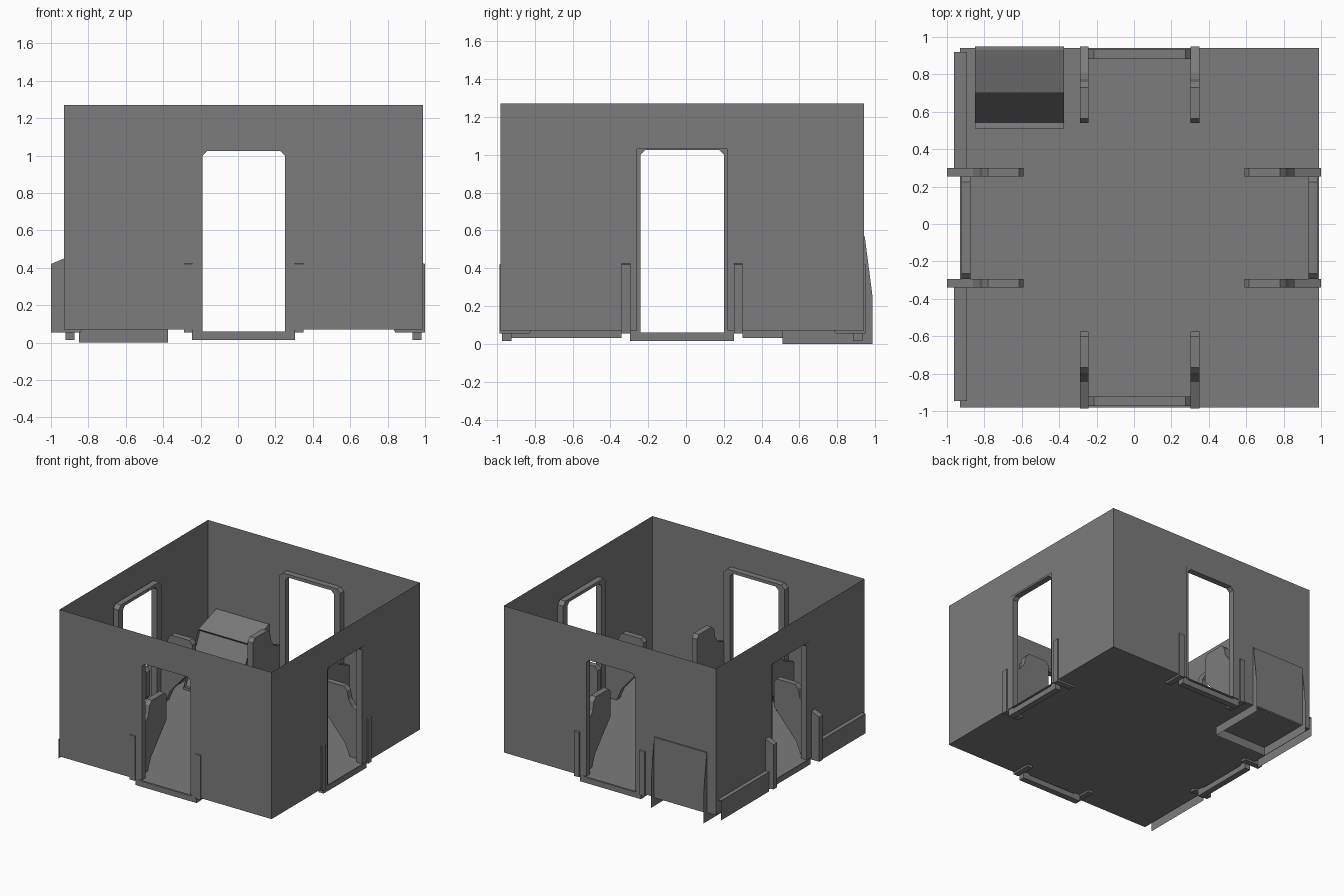
import bpy, bmesh, math
from mathutils import Matrix

cube = bpy.data.objects.get("Cube")
if cube:
    bpy.data.objects.remove(cube)

grey = bpy.data.materials.new("mid_grey")
grey.use_nodes = True
grey.diffuse_color = (0.2, 0.2, 0.2, 1)
grey.node_tree.nodes["Principled BSDF"].inputs["Base Color"].default_value = (0.2, 0.2, 0.2, 1)

CENTRE = Matrix.Translation((0.03, -0.02, 0))
HALF, FLOOR, TOP = 0.96, 0.07, 1.27


def finish(name, bm, matrix=Matrix(), closed=False):
    if closed:
        bmesh.ops.recalc_face_normals(bm, faces=bm.faces)
    mesh = bpy.data.meshes.new(name)
    bm.transform(matrix)
    bm.to_mesh(mesh)
    bm.free()
    mesh.materials.append(grey)
    obj = bpy.data.objects.new(name, mesh)
    bpy.context.collection.objects.link(obj)
    return obj


def sheet(name, points, matrix=Matrix()):
    bm = bmesh.new()
    bm.faces.new([bm.verts.new(p) for p in points])
    return finish(name, bm, matrix)


def strip(bm, first, second, closed=True):
    """Join two matching loops of vertices with quads."""
    n = len(first)
    faces = []
    for i in range(n if closed else n - 1):
        j = (i + 1) % n
        faces.append(bm.faces.new((first[i], second[i], second[j], first[j])))
    return faces


def loop(bm, points):
    return [bm.verts.new(p) for p in points]


def arch(half, bottom, top, cut):
    """Door outline with clipped upper corners."""
    return [(-half, bottom), (half, bottom), (half, top - cut),
            (half - cut, top), (cut - half, top), (-half, top - cut)]


# Side panel outline: distance in from its outer end, height
FIN = [(0, .055), (0, .42), (.07, .45), (.14, .48), (.175, .53), (.19, .60),
       (.22, .63), (.385, .63), (.41, .60), (.41, .40), (.21, .17), (.16, .055)]


def wall(name, m):
    d = 0.24
    outline = [(-HALF, FLOOR), (-d, FLOOR), (-d, 1.03), (d, 1.03),
               (d, FLOOR), (HALF, FLOOR), (HALF, TOP), (-HALF, TOP)]
    sheet(name, [(x, -HALF, z) for x, z in outline], m)


def door_frame(name, m):
    bm = bmesh.new()
    rings = []
    for y, shape in ((-.952, arch(.275, .015, 1.05, .03)), (-.952, arch(.22, .06, 1.025, .025)),
                     (-.903, arch(.22, .06, 1.025, .025)), (-.903, arch(.275, .015, 1.05, .03))):
        rings.append(loop(bm, [(x, y, z) for x, z in shape]))
    for i in range(4):
        strip(bm, rings[i], rings[(i + 1) % 4])
    finish(name, bm, m, closed=True)


def fin(name, x0, x1, outer, m):
    bm = bmesh.new()
    a, b = [loop(bm, [(x, u - outer, z) for u, z in FIN]) for x in (x0, x1)]
    strip(bm, a, b)
    bm.faces.new(a)
    bm.faces.new(b)
    finish(name, bm, m, closed=True)


# Floor and four walls, each with a doorway, frame and two side panels
sheet("floor", [(x * HALF, y * HALF, FLOOR) for x, y in ((-1, -1), (1, -1), (1, 1), (-1, 1))], CENTRE)
for i, (side, reach) in enumerate((("front", .966), ("left", .97), ("back", .97), ("right", 1.03))):
    m = CENTRE @ Matrix.Rotation(math.pi / 2 * i, 4, 'Z')
    wall(side + "_wall", m)
    door_frame(side + "_door_frame", m)
    fin(side + "_door_panel_a", -.32, -.273, reach, m)
    fin(side + "_door_panel_b", .273, .32, reach, m)

# Ledge along the foot of the right wall, split by the doorway
for name, y0, y1 in (("front_ledge", -.945, -.34), ("back_ledge", .30, .92)):
    bm = bmesh.new()
    section = [(-.893, .19), (-.963, .19), (-.963, .03)]
    a, b = [loop(bm, [(x, y, z) for x, z in section]) for y in (y0, y1)]
    strip(bm, a, b, closed=False)
    finish(name, bm)

# Console shell with a recessed sloping screen
X0, X1 = -.85, -.375
bm = bmesh.new()
section = [(.51, 0), (.51, .09), (.70, .49), (.93, .565), (.95, .565), (.95, FLOOR)]
a, b = [loop(bm, [(x, y, z) for y, z in section]) for x in (X0, X1)]
faces = strip(bm, a, b, closed=False)
bmesh.ops.inset_region(bm, faces=[faces[1]], thickness=.04, depth=0)
bmesh.ops.inset_region(bm, faces=[faces[1]], thickness=.01, depth=-.03)
finish("console", bm)

# Thin console cheeks that reach out past the wall
cheek = [(.51, 0), (.51, .09), (.70, .49), (.93, .565), (.945, .57), (.985, .26), (.985, 0)]
for name, x in (("console_right_cheek", X0), ("console_left_cheek", X1)):
    sheet(name, [(x, y, z) for y, z in cheek])
